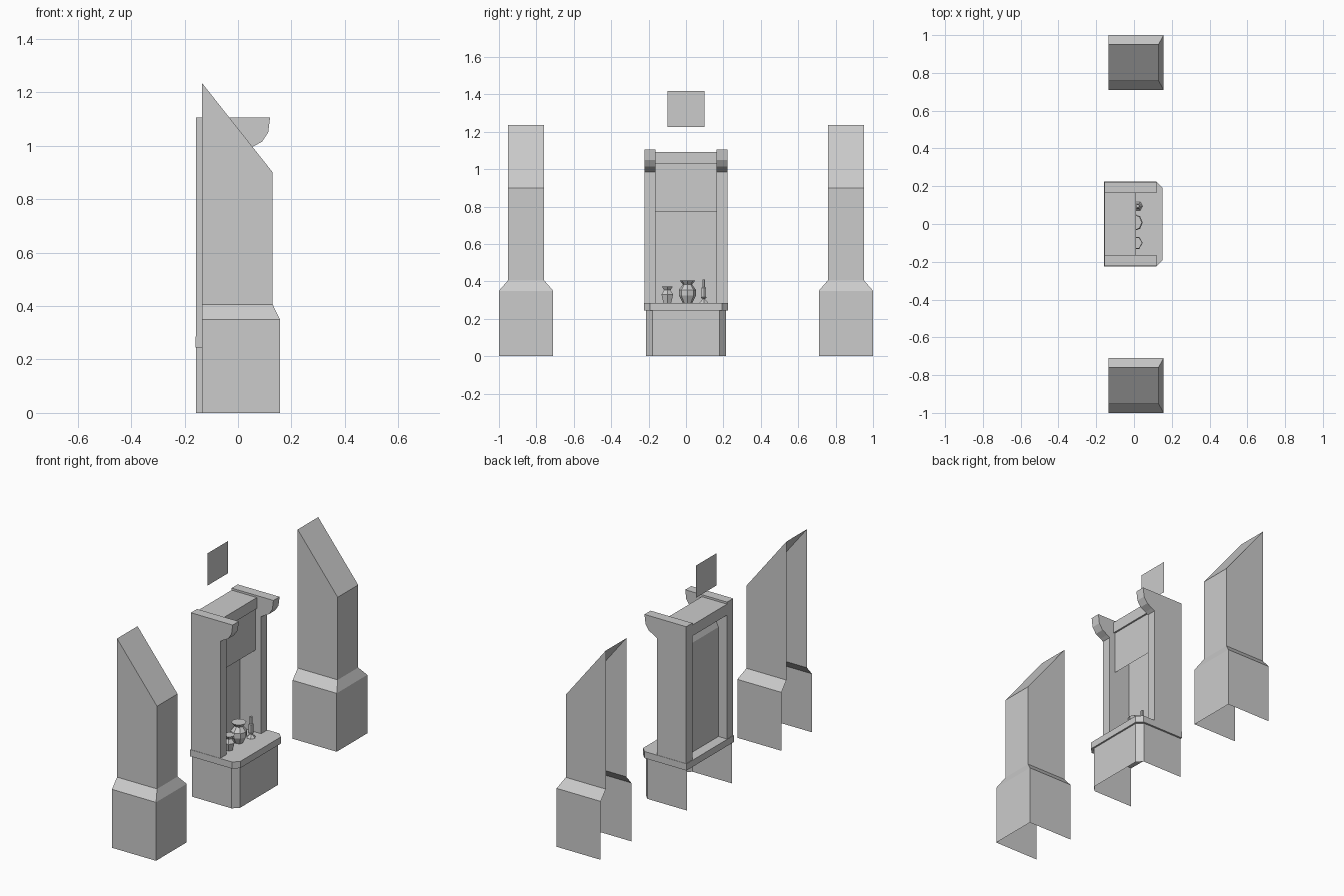
import bpy, bmesh, math

cube = bpy.data.objects.get("Cube")
if cube:
    bpy.data.objects.remove(cube, do_unlink=True)

GREY = (0.6, 0.6, 0.6, 1.0)
stone = bpy.data.materials.new("pale_grey_stone")
stone.use_nodes = True
stone.diffuse_color = GREY
stone.node_tree.nodes["Principled BSDF"].inputs["Base Color"].default_value = GREY


def finish(name, bm):
    mesh = bpy.data.meshes.new(name)
    bm.to_mesh(mesh)
    bm.free()
    mesh.materials.append(stone)
    ob = bpy.data.objects.new(name, mesh)
    bpy.context.collection.objects.link(ob)
    return ob


def loft(name, rows, closed=False, cap_bottom=False, cap_top=False):
    """Skin a stack of equal-length point rows."""
    bm = bmesh.new()
    vs = [[bm.verts.new(p) for p in row] for row in rows]
    n = len(rows[0])
    for lo, hi in zip(vs, vs[1:]):
        for i in range(n if closed else n - 1):
            j = (i + 1) % n
            bm.faces.new((lo[i], lo[j], hi[j], hi[i]))
    if cap_bottom:
        bm.faces.new(vs[0][::-1])
    if cap_top:
        bm.faces.new(vs[-1])
    return finish(name, bm)


def side_prism(name, profile, y0, y1):
    """Solid with an x-z profile running along y."""
    rows = [[(x, y, z) for x, z in profile] for y in (y1, y0)]
    return loft(name, rows, True, True, True)


def sheet(name, path, half):
    """Thin sheet following an x-z path across the niche width."""
    return loft(name, [[(x, -half, z), (x, half, z)] for x, z in path])


def lathe(name, x, y, z, profile, sides=6):
    rows = [[(x + r * math.cos(math.tau * i / sides),
              y + r * math.sin(math.tau * i / sides), z + h)
             for i in range(sides)] for r, h in profile]
    return loft(name, rows, True, True, True)


# Buttresses: open at the back and underneath, with a sloped top
BACK = -0.135


def buttress_row(y, half, front, z_front, z_back):
    return [(BACK, y - half, z_back), (front, y - half, z_front),
            (front, y + half, z_front), (BACK, y + half, z_back)]


for side, y in (("right", -0.855), ("left", 0.855)):
    loft(side + "_buttress", [
        buttress_row(y, 0.145, 0.157, 0, 0),
        buttress_row(y, 0.145, 0.157, 0.35, 0.35),
        buttress_row(y, 0.097, 0.13, 0.405, 0.405),
        buttress_row(y, 0.097, 0.13, 0.90, 1.235)], cap_top=True)


# Plinth shell and counter slab with chamfered front corners
def chamfered(back, front, half, cut, z):
    right = [(back, -half, z), (front - cut, -half, z), (front, cut - half, z)]
    return right + [(x, -y, z) for x, y, z in reversed(right)]


loft("plinth", [chamfered(-0.157, 0.14, 0.213, 0.033, z) for z in (0, 0.245)])
loft("counter", [chamfered(-0.16, 0.15, 0.224, 0.032, z) for z in (0.245, 0.285)],
     True, True, True)

# Side walls with curved brackets at the top
wall = [(-0.157, 0.285), (0.038, 0.285), (0.038, 0.985), (0.056, 0.997),
        (0.09, 1.015), (0.113, 1.05), (0.12, 1.105), (-0.157, 1.105)]
side_prism("right_wall", wall, -0.222, -0.164)
side_prism("left_wall", wall, 0.164, 0.222)

# Lintel, hanging front panel and recessed niche back
side_prism("lintel", [(-0.157, 1.027), (0.01, 1.027), (0.01, 1.093), (-0.157, 1.093)],
           -0.164, 0.164)
sheet("hanging_panel", [(0.0, 0.775), (0.0, 1.027)], 0.164)
sheet("niche_back", [(-0.1, 0.285), (-0.1, 0.94), (-0.06, 1.027)], 0.164)

# Ornaments on the counter
lathe("small_vase", 0.01, -0.1, 0.285,
      [(0.024, 0), (0.036, 0.045), (0.02, 0.068), (0.034, 0.088)])
lathe("large_vase", 0.0, 0.008, 0.285,
      [(0.026, 0), (0.046, 0.04), (0.046, 0.07), (0.024, 0.098), (0.042, 0.12)], 8)
lathe("candlestick", 0.02, 0.095, 0.285,
      [(0.026, 0), (0.022, 0.006), (0.006, 0.02), (0.019, 0.03), (0.014, 0.032),
       (0.014, 0.08), (0.009, 0.084), (0.009, 0.125)])

# Floating square panel
loft("floating_panel", [[(BACK, -0.098, z), (BACK, 0.098, z)] for z in (1.225, 1.418)])
